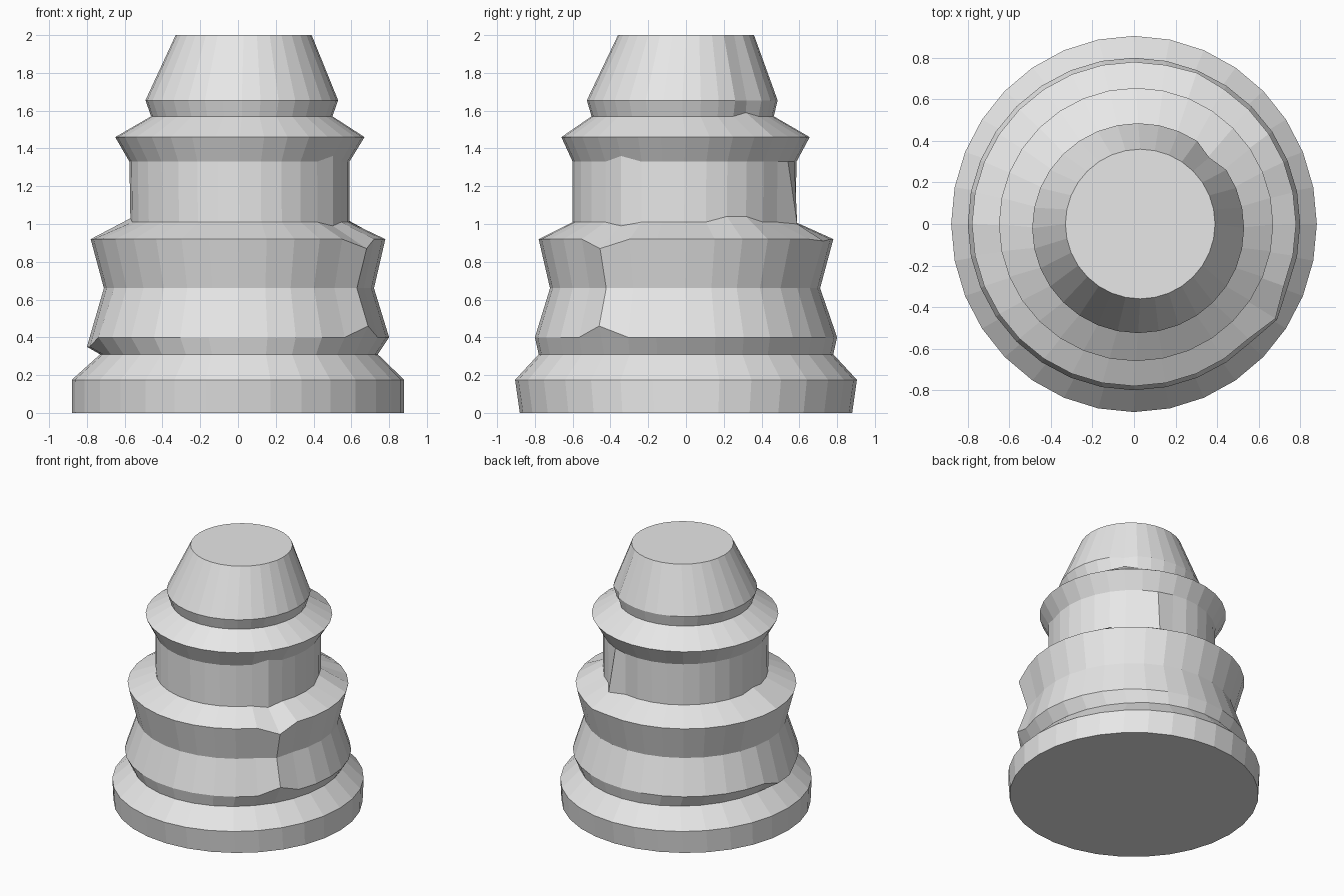
import bpy, bmesh
from math import cos, sin, pi, radians

SIDES = 32

cube = bpy.data.objects.get("Cube")
if cube:
    bpy.data.objects.remove(cube, do_unlink=True)

stone = bpy.data.materials.new("light grey")
stone.use_nodes = True
grey = (0.8, 0.8, 0.8, 1)
stone.diffuse_color = grey
stone.node_tree.nodes["Principled BSDF"].inputs["Base Color"].default_value = grey

# Turned profile: height, x min, x max, y min, y max
rings = [
    (0.0, -.88, .88, -.88, .88),
    (0.175, -.88, .88, -.905, .905),
    (0.31, -.73, .74, -.78, .78),
    (0.40, -.80, .80, -.80, .80),
    (0.66, -.71, .72, -.72, .71),
    (0.92, -.78, .78, -.78, .78),
    (1.01, -.57, .59, -.60, .58),
    (1.33, -.575, .59, -.60, .585),
    (1.46, -.65, .67, -.66, .655),
    (1.57, -.46, .50, -.50, .465),
    (1.655, -.49, .53, -.525, .485),
    (2.0, -.33, .39, -.36, .36),
]

bm = bmesh.new()
loops = []
for z, x0, x1, y0, y1 in rings:
    cx, cy, rx, ry = (x0 + x1) / 2, (y0 + y1) / 2, (x1 - x0) / 2, (y1 - y0) / 2
    loops.append([bm.verts.new((cx + rx * cos(2 * pi * i / SIDES),
                                cy + ry * sin(2 * pi * i / SIDES), z))
                  for i in range(SIDES)])


def chip(ring, angle, scale=1.0, dz=0.0):
    """Push the ring vertex nearest an angle in or out, up or down."""
    v = loops[ring][round(radians(angle) / (2 * pi) * SIDES) % SIDES]
    v.co.x *= scale
    v.co.y *= scale
    v.co.z += dz


# Front right bulging ridge
chip(3, -33, 1.035, .06)
chip(4, -33, 1.05)
chip(5, -33, 1.05, -.05)
# Sagging lip on the left
chip(3, 180, 1.0, -.05)
chip(3, 191, 1.0, -.05)
# Broken shoulder at the back
chip(6, 68, 1.1, -.01)
chip(5, 68, 1.01, -.01)
# Worn column edges
chip(7, -33, 1.02, .03)
chip(6, -33, 1.02, -.02)
chip(6, 22, 1.0, .03)
chip(6, 33, 1.0, .03)
chip(6, 180, 1.0, .02)
# Flattened facet on the cap
chip(10, 45, .95)
chip(9, 45, .98, .02)

# Walls between rings, then both end caps
for low, high in zip(loops, loops[1:]):
    for i in range(SIDES):
        j = (i + 1) % SIDES
        bm.faces.new((low[i], low[j], high[j], high[i]))
bm.faces.new(loops[0][::-1])
bm.faces.new(loops[-1])
bmesh.ops.recalc_face_normals(bm, faces=bm.faces)

mesh = bpy.data.meshes.new("turned_pillar")
bm.to_mesh(mesh)
bm.free()
mesh.materials.append(stone)
pillar = bpy.data.objects.new("turned_pillar", mesh)
bpy.context.collection.objects.link(pillar)
